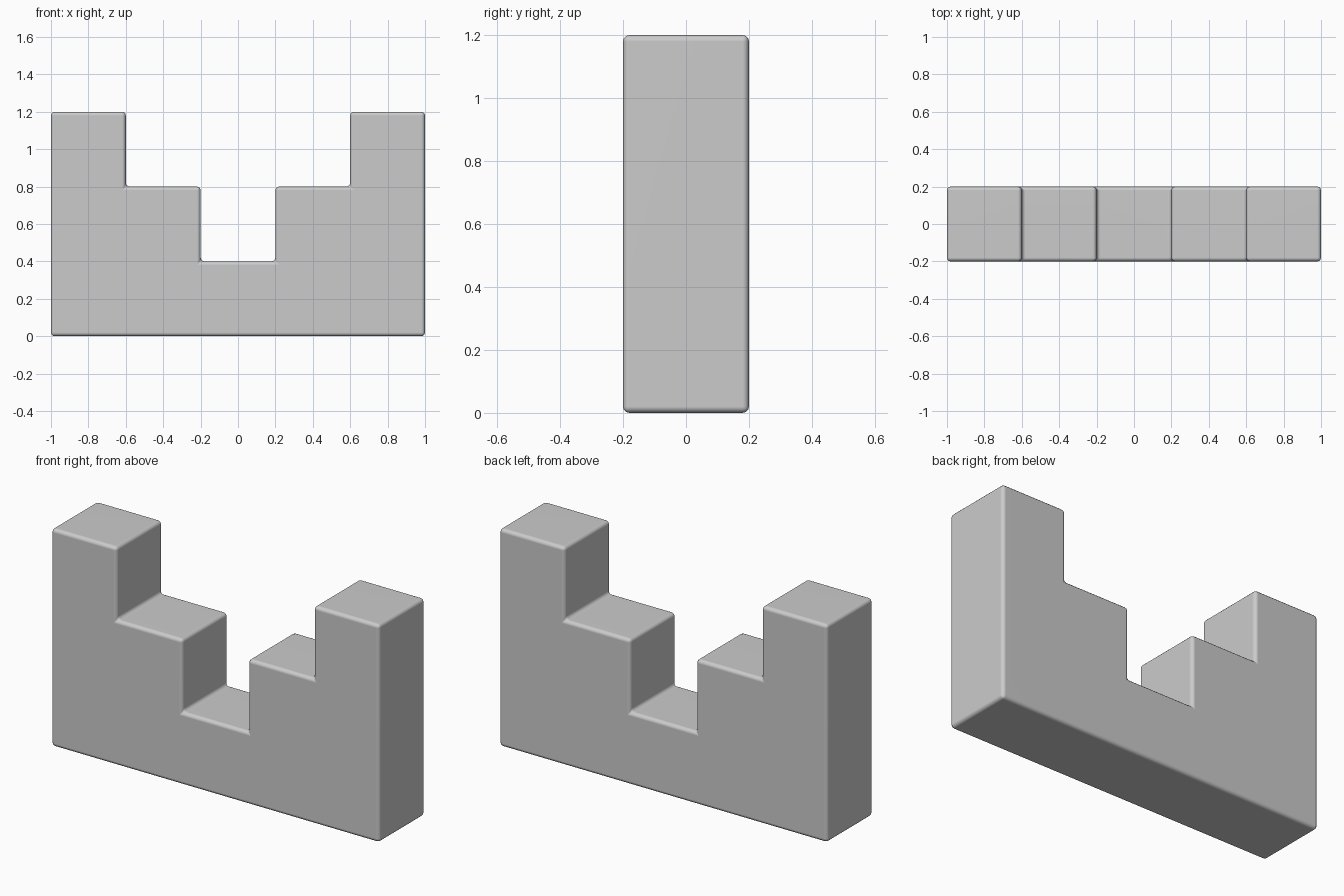
import bpy, bmesh

if "Cube" in bpy.data.objects:
    bpy.data.objects.remove(bpy.data.objects["Cube"])

# Stepped half profile (x, z), mirrored to make the full outline
half = [(1.0, 0.0), (1.0, 1.2), (0.6, 1.2), (0.6, 0.8), (0.2, 0.8), (0.2, 0.4)]
outline = half + [(-x, z) for x, z in reversed(half)]

# Extrude the outline along y
bm = bmesh.new()
face = bm.faces.new([bm.verts.new((x, -0.2, z)) for x, z in outline])
ext = bmesh.ops.extrude_face_region(bm, geom=[face], use_keep_orig=True)
moved = [g for g in ext["geom"] if isinstance(g, bmesh.types.BMVert)]
bmesh.ops.translate(bm, verts=moved, vec=(0, 0.4, 0))
bmesh.ops.recalc_face_normals(bm, faces=bm.faces)

mesh = bpy.data.meshes.new("stepped_block")
bm.to_mesh(mesh)
bm.free()
block = bpy.data.objects.new("stepped_block", mesh)
bpy.context.collection.objects.link(block)

# Small rounded edges, flat faces kept flat by weighted normals
bevel = block.modifiers.new("rounded_edges", 'BEVEL')
bevel.width = 0.02
bevel.segments = 3
bevel.limit_method = 'ANGLE'
for p in mesh.polygons:
    p.use_smooth = True
weighted = block.modifiers.new("flat_faces", 'WEIGHTED_NORMAL')
weighted.keep_sharp = True
